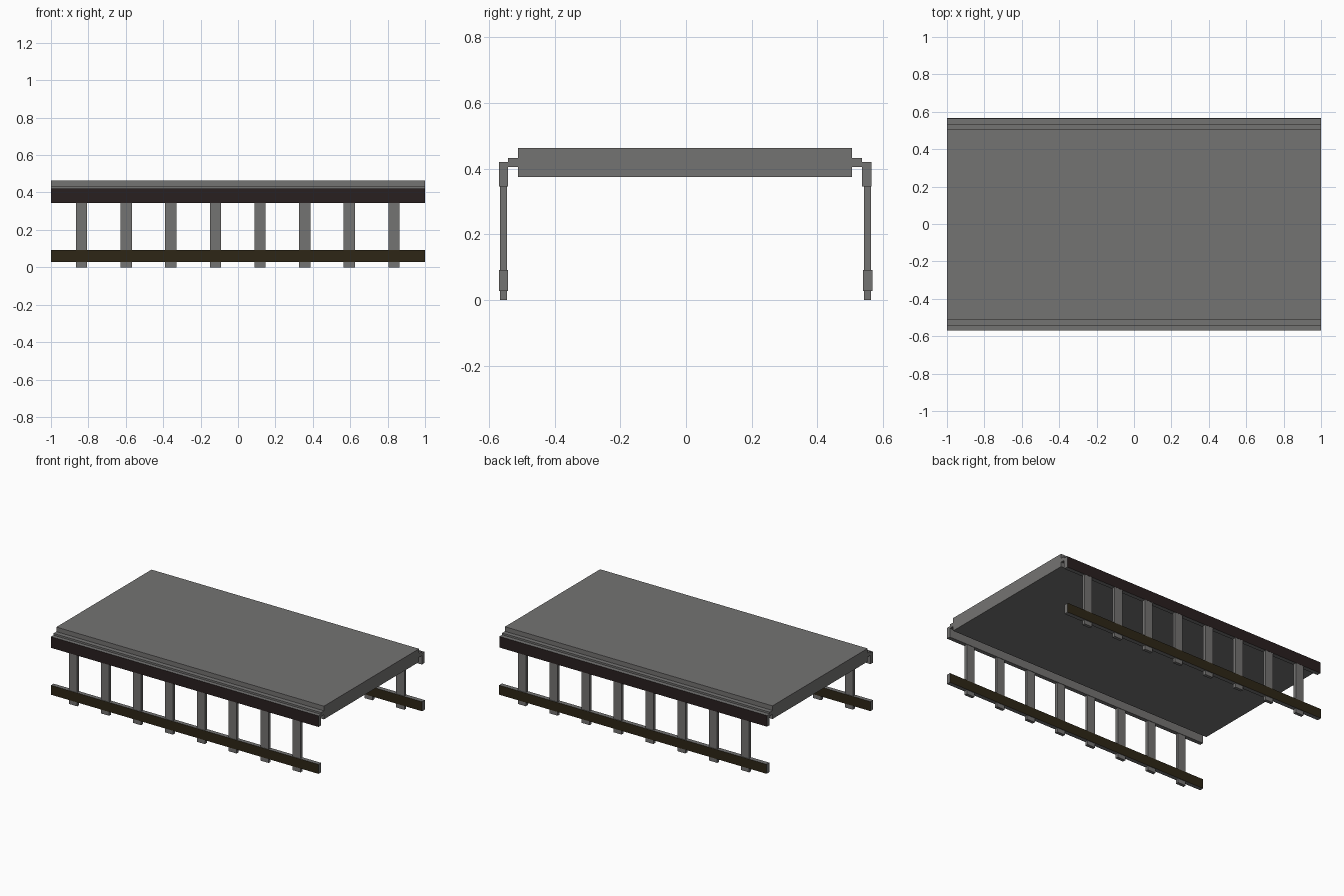
import bpy, bmesh

if "Cube" in bpy.data.objects:
    bpy.data.objects.remove(bpy.data.objects["Cube"])


def material(name, rgb):
    m = bpy.data.materials.new(name)
    m.diffuse_color = (*rgb, 1.0)
    m.use_nodes = True
    m.node_tree.nodes["Principled BSDF"].inputs["Base Color"].default_value = m.diffuse_color
    return m


GREY = material("concrete grey", (0.175, 0.172, 0.168))
BROWN = material("dark brown", (0.022, 0.014, 0.014))
OLIVE = material("olive brown", (0.027, 0.019, 0.008))


def box(name, x, y, z, paint=None, sides=()):
    """Box from (min, max) ranges; faces whose y normal is in sides get paint."""
    bm = bmesh.new()
    bmesh.ops.create_cube(bm, size=1)
    for v in bm.verts:
        v.co = [r[0] if c < 0 else r[1] for c, r in zip(v.co, (x, y, z))]
    bm.normal_update()
    for f in bm.faces:
        if round(f.normal.y) in sides:
            f.material_index = 1
    me = bpy.data.meshes.new(name)
    bm.to_mesh(me)
    bm.free()
    me.materials.append(GREY)
    if paint:
        me.materials.append(paint)
    ob = bpy.data.objects.new(name, me)
    bpy.context.collection.objects.link(ob)
    return ob


FULL = (-1.0, 1.0)

# Thick deck slab
box("deck", FULL, (-0.511, 0.505), (0.374, 0.463))

# Each side: ledge, upper rail, lower rail and posts
sides = {
    "front": (-1, (-0.542, -0.511), (-0.569, -0.542), (-0.569, -0.541), (-0.566, -0.545)),
    "back": (1, (0.505, 0.535), (0.535, 0.564), (0.538, 0.568), (0.542, 0.563)),
}
for side, (out, ledge, upper, lower, post) in sides.items():
    box(side + "_ledge", FULL, ledge, (0.405, 0.432), None)
    box(side + "_upper_rail", FULL, upper, (0.345, 0.42), BROWN, (out,))
    box(side + "_lower_rail", FULL, lower, (0.028, 0.092), OLIVE, (-1, 1))
    for i in range(8):
        cx = -0.836 + 0.2385 * i
        box(f"{side}_post_{i + 1}", (cx - 0.03, cx + 0.03), post, (0.0, 0.345))
